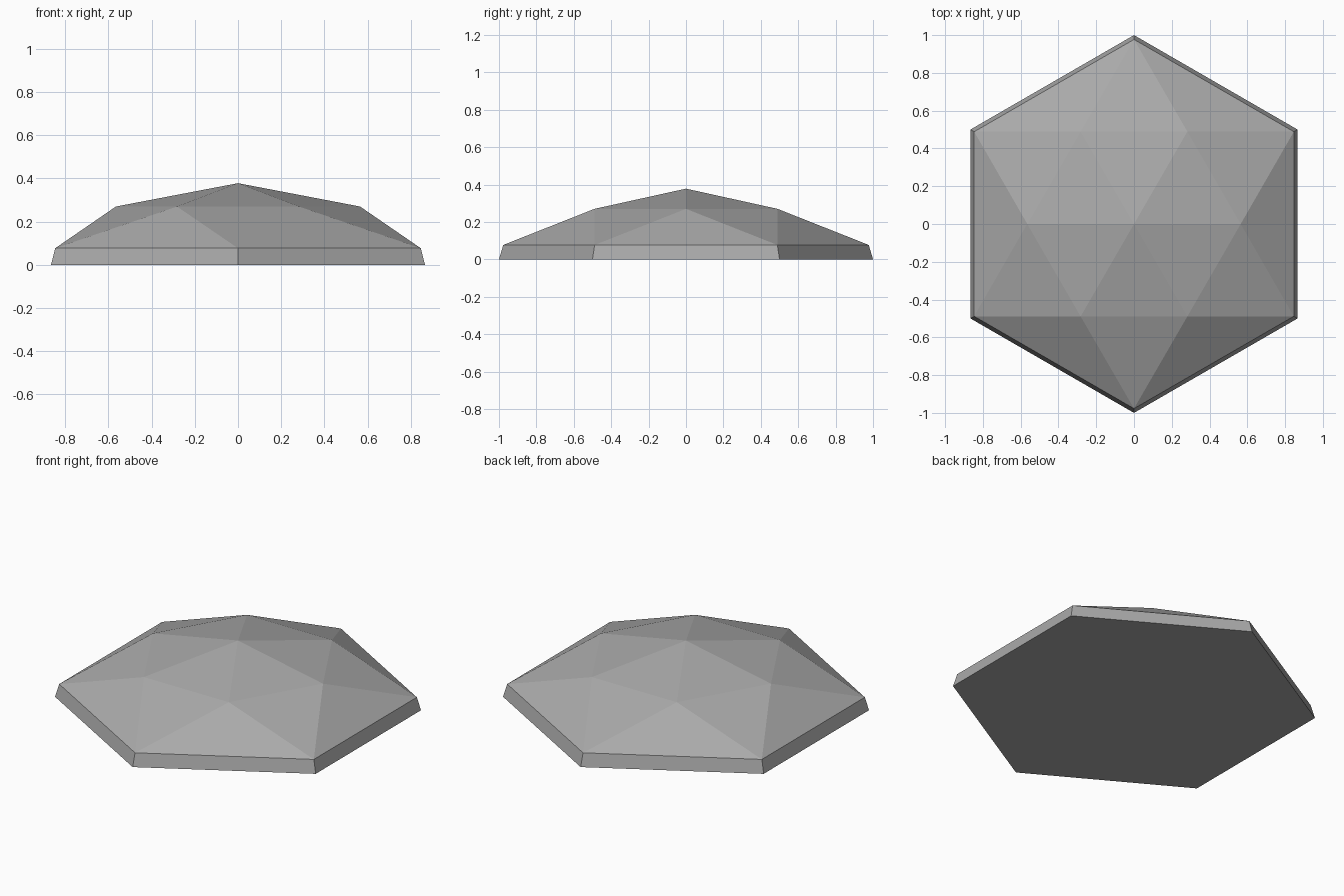
import bpy
import bmesh
from math import cos, sin, radians

SIDES = 6

if "Cube" in bpy.data.objects:
    bpy.data.objects.remove(bpy.data.objects["Cube"], do_unlink=True)

grey = bpy.data.materials.new("stone grey")
grey.use_nodes = True
colour = (0.4, 0.4, 0.4, 1)
grey.diffuse_color = colour
grey.node_tree.nodes["Principled BSDF"].inputs["Base Color"].default_value = colour

bm = bmesh.new()


def ring(radius, z, start):
    """Six evenly spaced points, the first at the start angle in degrees."""
    angles = [radians(start + i * 360 / SIDES) for i in range(SIDES)]
    return [bm.verts.new((radius * cos(a), radius * sin(a), z)) for a in angles]


base = ring(1.0, 0, 30)
girdle = ring(0.977, 0.077, 30)
crown = ring(0.565, 0.27, 0)
apex = bm.verts.new((0, 0, 0.378))

# Flat underside
bm.faces.new(base[::-1])

for i in range(SIDES):
    j = (i + 1) % SIDES
    # Sloped rim
    bm.faces.new((base[i], base[j], girdle[j], girdle[i]))
    # Lower facets, pointing alternately up and down
    bm.faces.new((girdle[i], girdle[j], crown[j]))
    bm.faces.new((girdle[i], crown[j], crown[i]))
    # Upper facets meeting at the peak
    bm.faces.new((crown[i], crown[j], apex))

bmesh.ops.recalc_face_normals(bm, faces=bm.faces)
mesh = bpy.data.meshes.new("faceted_gem")
bm.to_mesh(mesh)
bm.free()
mesh.materials.append(grey)
gem = bpy.data.objects.new("faceted_gem", mesh)
bpy.context.collection.objects.link(gem)
